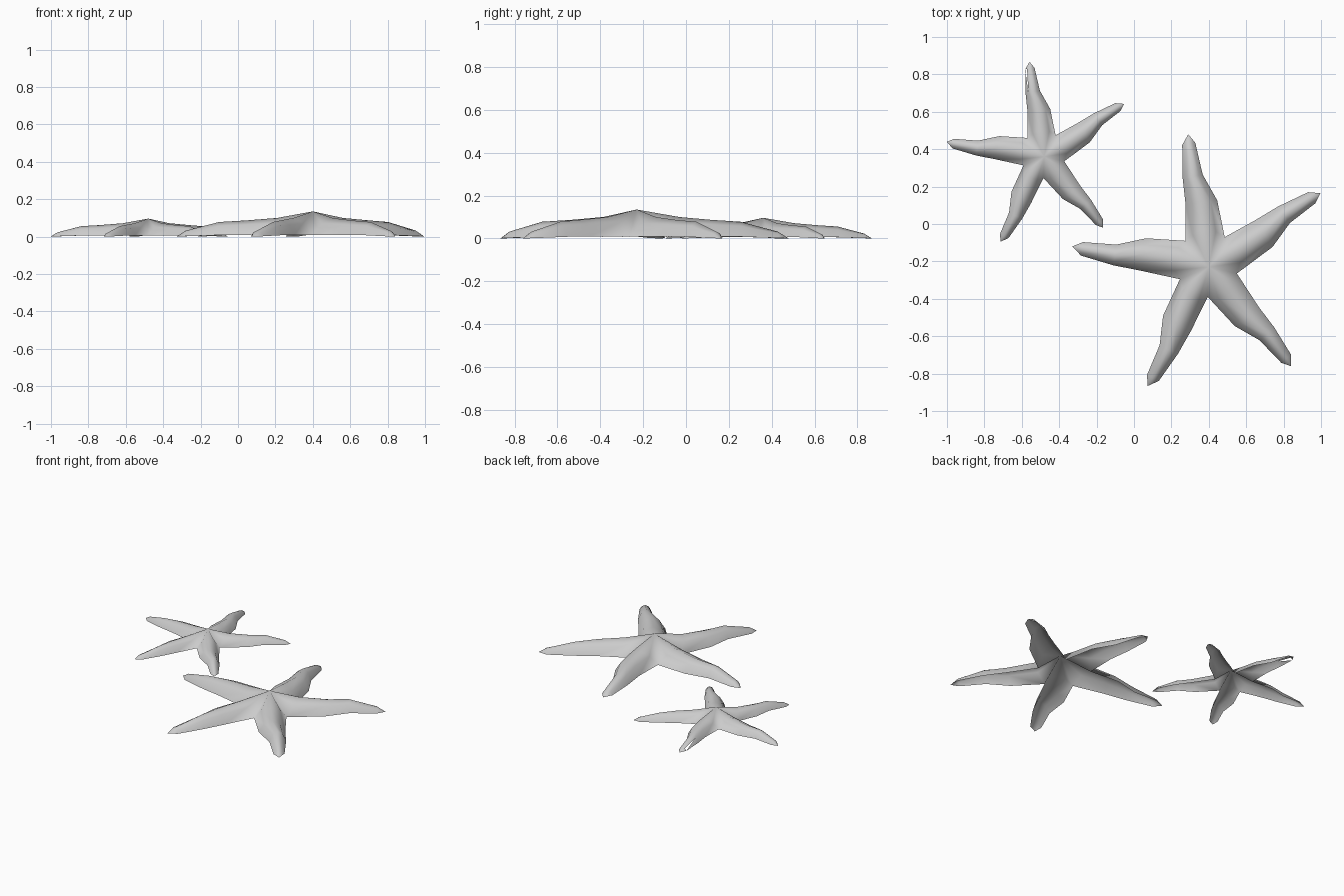
import bpy
import bmesh
from math import radians, cos, sin
from mathutils import Vector

cube = bpy.data.objects.get("Cube")
if cube:
    bpy.data.objects.remove(cube, do_unlink=True)

# One pale grey for both starfish
grey = bpy.data.materials.new("pale_grey")
grey.use_nodes = True
colour = (0.6, 0.6, 0.6, 1)
grey.diffuse_color = colour
grey.node_tree.nodes["Principled BSDF"].inputs["Base Color"].default_value = colour

# Arms, counter-clockwise: tip angle, length, then angle and radius
# of the notch on the clockwise side
ARMS = [
    (33.5, 0.715, -13, 0.154),
    (98.8, 0.718, 62, 0.181),
    (171.4, 0.738, 131.8, 0.188),
    (242.8, 0.715, 202.8, 0.168),
    (309.7, 0.69, 268, 0.16),
]

# Stations along an arm: fraction of length, clockwise and counter-clockwise
# edge angles from the tip, ridge height, edge height
STATIONS = [
    (0.5, -16, 11.5, 0.087, 0.01),
    (0.69, -5, 7.6, 0.078, 0.008),
    (0.93, -2.6, 3.5, 0.032, 0.002),
]

# Arched cross-section: position across the arm, share of ridge height
ARCH = [(0, 0), (0.2, 0.7), (0.5, 1), (0.8, 0.7), (1, 0)]
PEAK = 0.135
ROOT_RIDGE = 0.1
ROOT_EDGE = 0.008


def polar(angle, radius, z=0):
    a = radians(angle)
    return Vector((radius * cos(a), radius * sin(a), z))


def arched_row(bm, start, end, ridge, push=Vector()):
    """Add the vertices between two edge points, raised into an arch."""
    row = []
    for across, height in ARCH[1:-1]:
        point = start.lerp(end, across) + push * height
        point.z = start.z + (ridge - start.z) * height
        row.append(bm.verts.new(point))
    return row


def build_starfish(name, centre, scale, chipped_arm=None):
    bm = bmesh.new()
    peak = bm.verts.new((0, 0, PEAK))
    notches = [bm.verts.new(polar(a, r, ROOT_EDGE)) for _, _, a, r in ARMS]

    for i, (angle, length, _, _) in enumerate(ARMS):
        # Root row shares its end points with the neighbouring arms
        first, last = notches[i], notches[(i + 1) % len(ARMS)]
        push = polar(angle, 0.05)
        rows = [[first] + arched_row(bm, first.co, last.co, ROOT_RIDGE, push) + [last]]
        for part, cw, ccw, ridge, edge in STATIONS:
            a = polar(angle + cw, length * part, edge)
            b = polar(angle + ccw, length * part, edge)
            rows.append([bm.verts.new(a)] + arched_row(bm, a, b, ridge) + [bm.verts.new(b)])
        tip = bm.verts.new(polar(angle, length))

        # Central fan, arm skin and pointed tip; the underside stays open
        for p, q in zip(rows[0], rows[0][1:]):
            bm.faces.new((peak, p, q))
        for k, (low, high) in enumerate(zip(rows, rows[1:])):
            for j in range(len(ARCH) - 1):
                corners = (low[j], high[j], high[j + 1], low[j + 1])
                chipped = i == chipped_arm and k == 2 and j == 3
                # A chip leaves only the outer half of one face
                bm.faces.new((low[j], high[j + 1], low[j + 1]) if chipped else corners)
        for p, q in zip(rows[-1], rows[-1][1:]):
            bm.faces.new((p, tip, q))

    mesh = bpy.data.meshes.new(name)
    bm.to_mesh(mesh)
    bm.free()
    mesh.materials.append(grey)
    mesh.shade_smooth()
    obj = bpy.data.objects.new(name, mesh)
    obj.location = centre
    obj.scale = (scale, scale, scale)
    bpy.context.collection.objects.link(obj)
    return obj


build_starfish("large_starfish", (0.4, -0.23, 0), 1)
build_starfish("small_starfish", (-0.48, 0.36, 0), 0.715, chipped_arm=1)
